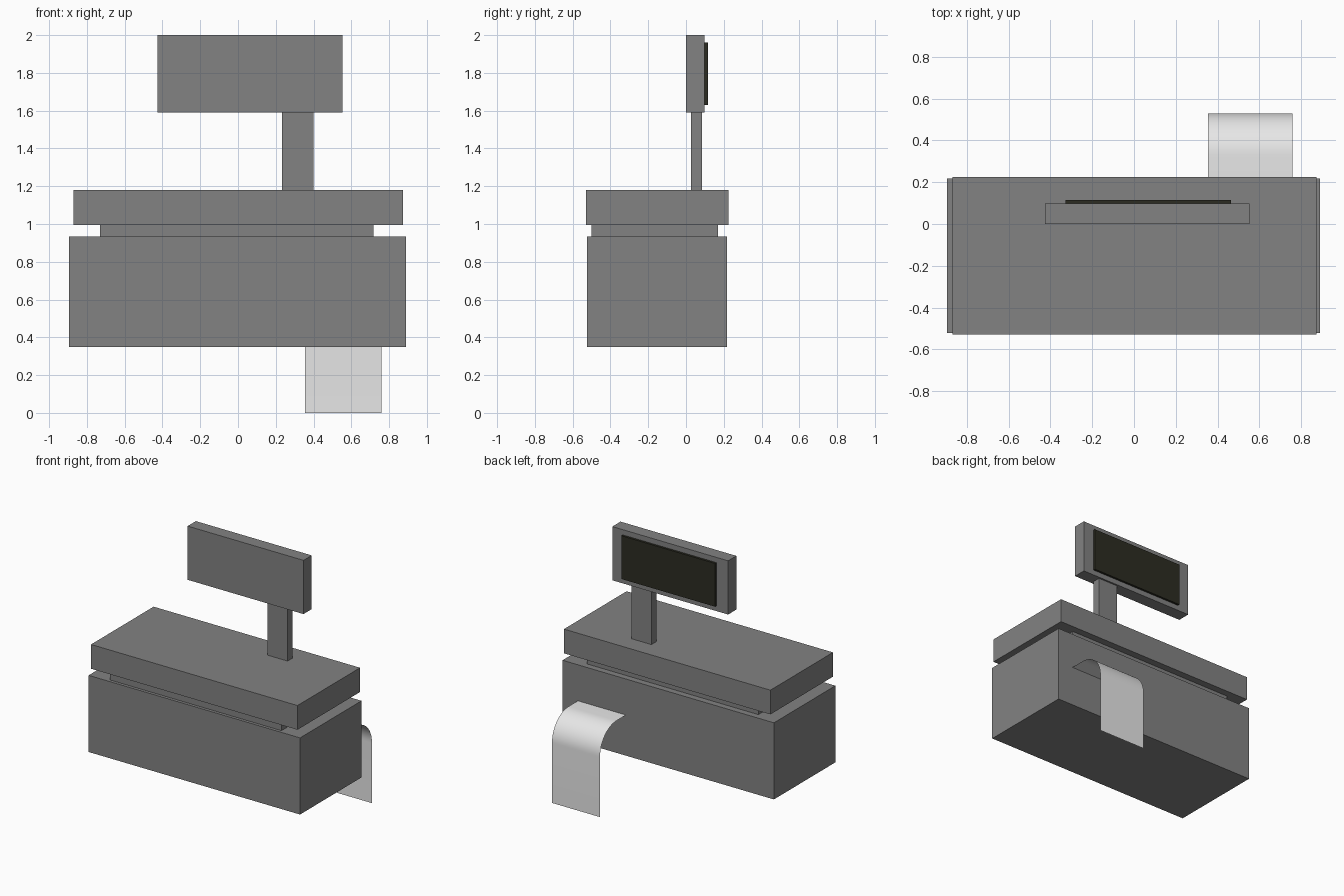
import bpy, bmesh, math

if "Cube" in bpy.data.objects:
    bpy.data.objects.remove(bpy.data.objects["Cube"])


def material(name, rgb):
    m = bpy.data.materials.new(name)
    m.diffuse_color = (*rgb, 1.0)
    m.use_nodes = True
    m.node_tree.nodes["Principled BSDF"].inputs["Base Color"].default_value = m.diffuse_color
    return m


GREY = material("grey plastic", (0.225, 0.225, 0.225))
DARK = material("dark display", (0.025, 0.025, 0.016))
WHITE = material("paper white", (0.8, 0.8, 0.8))


def finish(name, bm, mat):
    mesh = bpy.data.meshes.new(name)
    bm.to_mesh(mesh)
    bm.free()
    mesh.materials.append(mat)
    ob = bpy.data.objects.new(name, mesh)
    bpy.context.collection.objects.link(ob)
    return ob


def box(name, xs, ys, zs, mat):
    """Box from its extents on each axis."""
    bm = bmesh.new()
    bmesh.ops.create_cube(bm, size=1.0)
    for v in bm.verts:
        for i, (lo, hi) in enumerate((xs, ys, zs)):
            v.co[i] = lo if v.co[i] < 0 else hi
    return finish(name, bm, mat)


# Body: drawer housing, recessed neck, top slab
box("base", (-0.895, 0.89), (-0.523, 0.218), (0.35, 0.935), GREY)
box("neck", (-0.73, 0.717), (-0.50, 0.17), (0.935, 0.995), GREY)
box("top_slab", (-0.87, 0.873), (-0.53, 0.225), (0.995, 1.18), GREY)

# Customer display on its post
box("display_post", (0.232, 0.40), (0.027, 0.086), (1.18, 1.59), GREY)
box("display_housing", (-0.425, 0.553), (0.0, 0.099), (1.59, 2.0), GREY)
box("display_screen", (-0.328, 0.465), (0.099, 0.116), (1.63, 1.96), DARK)

# Receipt: single sheet that leaves the back, bends over and hangs down
R, CY, CZ, N = 0.20, 0.33, 0.46, 16
profile = [(0.21, CZ + R)]
for i in range(N + 1):
    a = math.pi / 2 * (1 - i / N)
    profile.append((CY + R * math.cos(a), CZ + R * math.sin(a)))
profile.append((CY + R, 0.0))
bm = bmesh.new()
rows = [[bm.verts.new((x, y, z)) for x in (0.355, 0.76)] for y, z in profile]
for a, b in zip(rows, rows[1:]):
    face = bm.faces.new((a[0], a[1], b[1], b[0]))
    face.smooth = True
    face.normal_update()
    if face.normal.y + face.normal.z < 0:
        face.normal_flip()
finish("receipt_paper", bm, WHITE)
